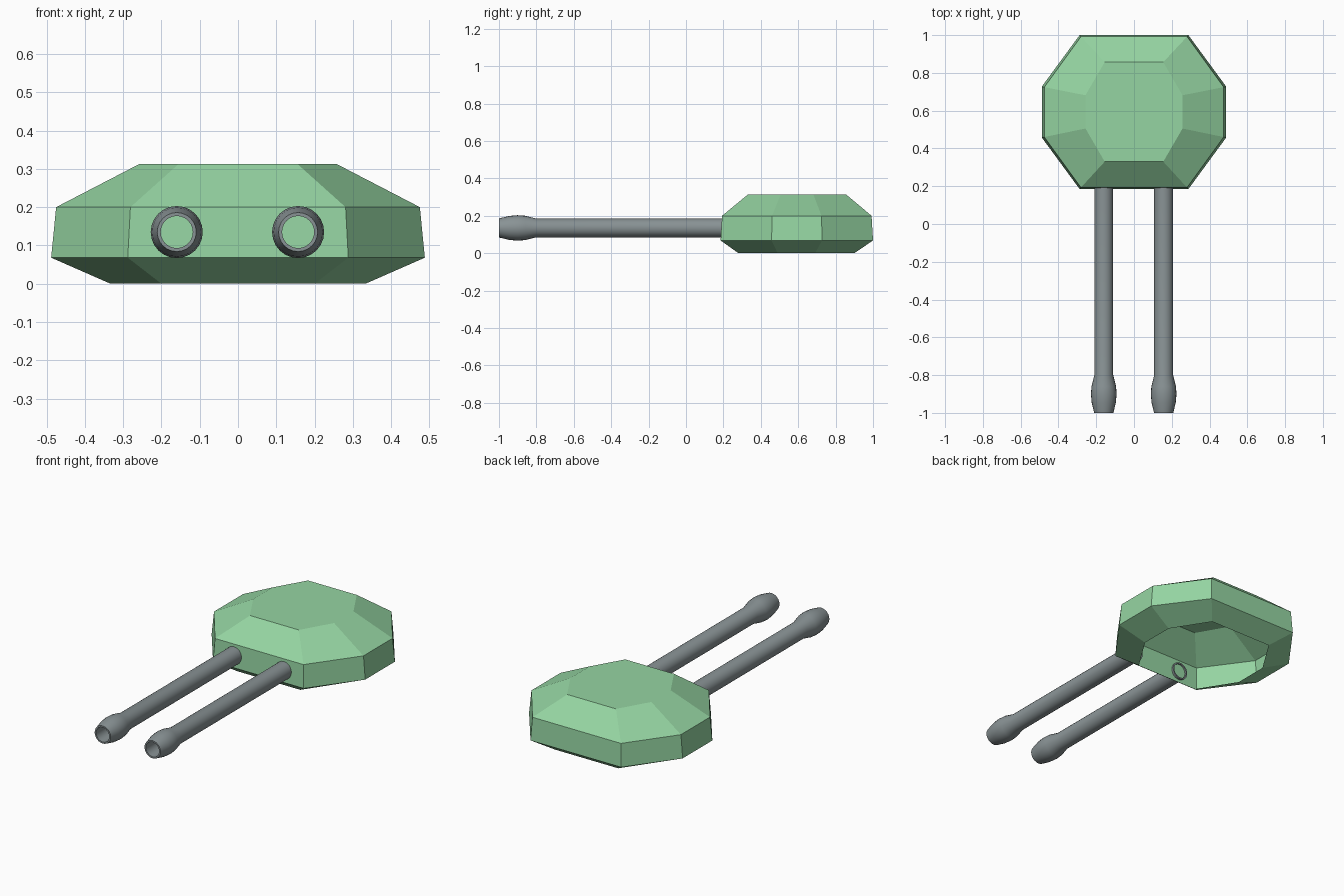
import bpy, bmesh, math

if "Cube" in bpy.data.objects:
    bpy.data.objects.remove(bpy.data.objects["Cube"])


def material(name, colour):
    m = bpy.data.materials.new(name)
    m.diffuse_color = colour
    m.use_nodes = True
    m.node_tree.nodes["Principled BSDF"].inputs["Base Color"].default_value = m.diffuse_color
    return m


def loft(name, rings, close_ends=False, cap_last=False, mat=None, smooth=False):
    """Skin a list of point rings; optionally join last ring to first or cap it."""
    bm = bmesh.new()
    loops = [[bm.verts.new(p) for p in r] for r in rings]
    pairs = list(zip(loops, loops[1:]))
    if close_ends:
        pairs.append((loops[-1], loops[0]))
    n = len(loops[0])
    for a, b in pairs:
        for i in range(n):
            j = (i + 1) % n
            bm.faces.new((a[i], a[j], b[j], b[i]))
    if cap_last:
        bm.faces.new(loops[-1])
    bmesh.ops.recalc_face_normals(bm, faces=bm.faces)
    me = bpy.data.meshes.new(name)
    bm.to_mesh(me)
    bm.free()
    ob = bpy.data.objects.new(name, me)
    bpy.context.collection.objects.link(ob)
    if mat:
        me.materials.append(mat)
    if smooth:
        bpy.ops.object.select_all(action='DESELECT')
        ob.select_set(True)
        bpy.context.view_layer.objects.active = ob
        bpy.ops.object.shade_smooth_by_angle(angle=math.radians(35))
    return ob


green = material("green_paint", (0.30, 0.66, 0.36, 1))
steel = material("gun_steel", (0.25, 0.29, 0.30, 1))


# Turret shell: eight-sided rings, open underneath, flat roof
def octagon(z, half_x, corner_x, y0, y1, side):
    c = (y0 + y1) / 2
    return [(corner_x, y0, z), (half_x, c - side, z), (half_x, c + side, z),
            (corner_x, y1, z), (-corner_x, y1, z), (-half_x, c + side, z),
            (-half_x, c - side, z), (-corner_x, y0, z)]


loft("turret_shell", [
    octagon(0.0, 0.333, 0.20, 0.28, 0.90, 0.10),
    octagon(0.068, 0.488, 0.288, 0.185, 1.0, 0.135),
    octagon(0.20, 0.475, 0.281, 0.193, 0.992, 0.132),
    octagon(0.313, 0.257, 0.155, 0.33, 0.857, 0.088),
], cap_last=True, mat=green)

# Barrels: hollow lathed tubes with swollen muzzles, (y, radius) profile
profile = [(0.2, 0.05), (-0.80, 0.05), (-0.86, 0.065), (-0.90, 0.068),
           (-0.945, 0.064), (-1.0, 0.051), (-1.0, 0.042), (0.2, 0.042)]
SIDES = 24
for side, x in (("left", -0.16), ("right", 0.157)):
    rings = [[(x + r * math.cos(2 * math.pi * i / SIDES), y,
               0.135 + r * math.sin(2 * math.pi * i / SIDES))
              for i in range(SIDES)] for y, r in profile]
    loft("barrel_" + side, rings, close_ends=True, mat=steel, smooth=True)
